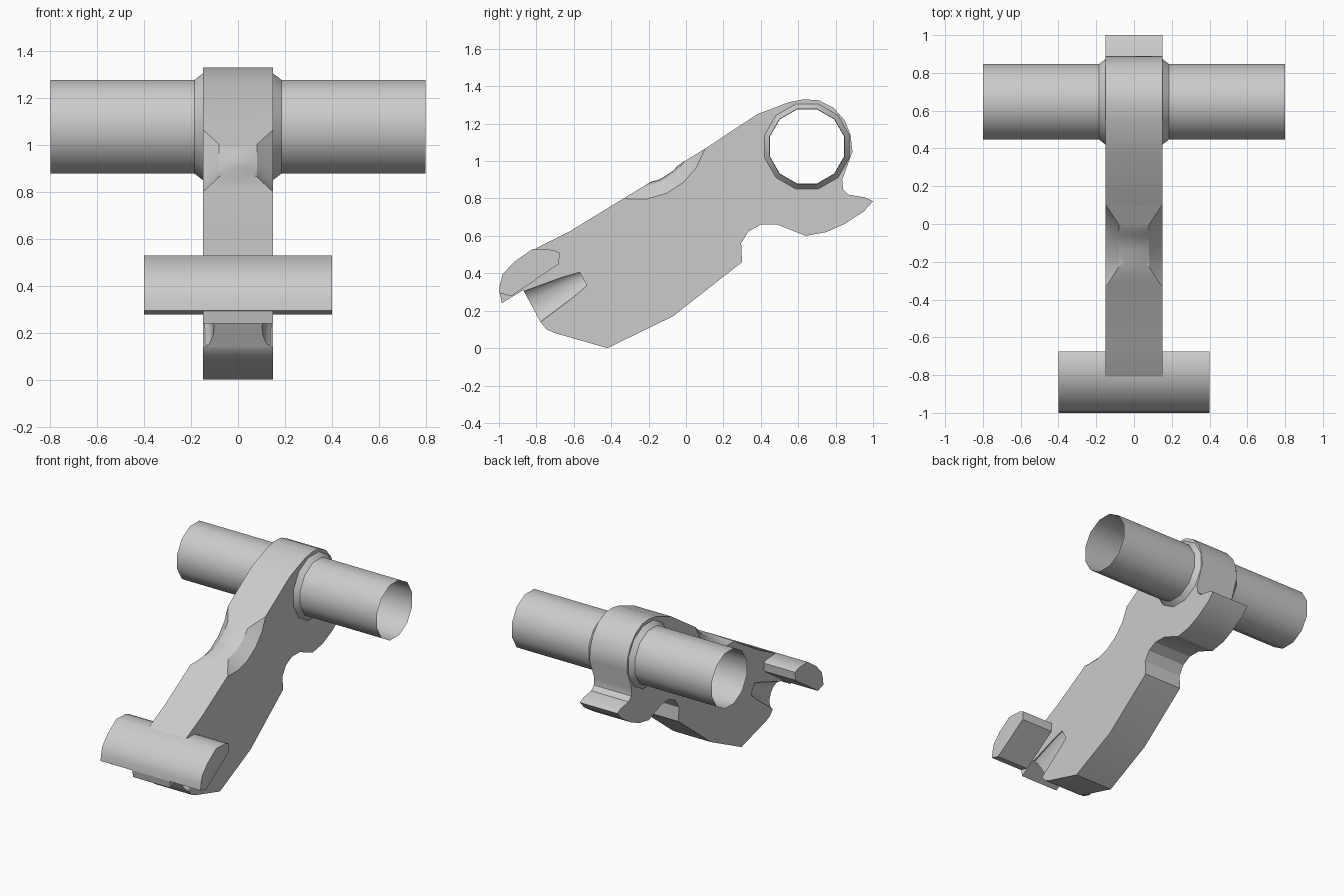
import bpy, bmesh, math
from mathutils import Matrix, Vector

if "Cube" in bpy.data.objects:
    bpy.data.objects.remove(bpy.data.objects["Cube"])


def finish(bm, name):
    bmesh.ops.recalc_face_normals(bm, faces=bm.faces)
    me = bpy.data.meshes.new(name)
    bm.to_mesh(me)
    bm.free()
    ob = bpy.data.objects.new(name, me)
    bpy.context.collection.objects.link(ob)
    return ob


def plate(name, outline, half):
    """Extrude a (y, z) outline along x from -half to half."""
    bm = bmesh.new()
    face = bm.faces.new([bm.verts.new((-half, y, z)) for y, z in outline])
    ext = bmesh.ops.extrude_face_region(bm, geom=[face])
    moved = [v for v in ext["geom"] if isinstance(v, bmesh.types.BMVert)]
    bmesh.ops.translate(bm, verts=moved, vec=(2 * half, 0, 0))
    return finish(bm, name)


def lathe(name, profile, sides, matrix, capped=True, turn=0.0):
    """Revolve (x, radius) pairs about the x axis."""
    bm = bmesh.new()
    angles = [turn + 2 * math.pi * i / sides for i in range(sides)]
    rings = [[bm.verts.new((x, r * math.cos(a), r * math.sin(a))) for a in angles]
             for x, r in profile]
    for a, b in zip(rings, rings[1:]):
        for i in range(sides):
            j = (i + 1) % sides
            bm.faces.new((a[i], a[j], b[j], b[i]))
    if capped:
        bm.faces.new(rings[0])
        bm.faces.new(rings[-1])
    bmesh.ops.transform(bm, matrix=matrix, verts=bm.verts)
    return finish(bm, name)


def select(ob):
    bpy.ops.object.select_all(action='DESELECT')
    ob.select_set(True)
    bpy.context.view_layer.objects.active = ob


def cut(ob, cutter):
    cutter.hide_render = True
    mod = ob.modifiers.new("cut", 'BOOLEAN')
    mod.operation, mod.solver, mod.object = 'DIFFERENCE', 'EXACT', cutter
    select(ob)
    bpy.ops.object.modifier_apply(modifier=mod.name)
    bpy.data.objects.remove(cutter, do_unlink=True)


# Lever body: flat plate with rounded eye, rear spur and front nose
body = plate("lever_body", [
    (-0.82, 0.52), (-0.80, 0.535), (-0.62, 0.625), (0.10, 1.065), (0.38, 1.25),
    (0.55, 1.315), (0.63, 1.33), (0.71, 1.325), (0.79, 1.285), (0.85, 1.215),
    (0.88, 1.14), (0.89, 1.05), (0.835, 0.90), (0.84, 0.85), (0.87, 0.82),
    (0.96, 0.805), (1.0, 0.785), (0.95, 0.73), (0.85, 0.665), (0.75, 0.62),
    (0.64, 0.60), (0.49, 0.66), (0.40, 0.66), (0.335, 0.625), (0.295, 0.56),
    (0.30, 0.46), (-0.07, 0.17), (-0.42, 0.0), (-0.70, 0.08), (-0.745, 0.10),
    (-0.775, 0.135), (-0.87, 0.31), (-0.985, 0.24), (-0.995, 0.295), (-0.93, 0.40),
], 0.15)

# Waisted saddle across the top edge
waist = [(0.0, 0.293), (0.04, 0.296), (0.08, 0.307), (0.15, 0.376), (0.2, 0.44)]
waist = [(-x, r) for x, r in reversed(waist[1:])] + waist
cut(body, lathe("saddle_cutter", waist, 22, Matrix.Translation((0, -0.26, 1.17))))

# Hole through the eye
eye = Matrix.Translation((0, 0.647, 1.078))
turn = math.radians(15)
cut(body, lathe("eye_cutter", [(-0.3, 0.21), (0.3, 0.21)], 12, eye, turn=turn))

# Tapered flutes on both sides of the front
ang = math.radians(28.5)
d = Vector((0, math.cos(ang), math.sin(ang)))
n = Vector((0, -math.sin(ang), math.cos(ang)))
for s in (-1, 1):
    m = Matrix.Translation((s * 0.15, -0.822, 0.222)) @ Matrix(
        (d, Vector((0.5, 0, 0)), n)).transposed().to_4x4()
    cut(body, lathe("flute_cutter", [(-0.03, 0.1), (0.22, 0.062), (0.31, 0.042)], 14, m))

# Cross bar at the front
bar = plate("front_cross_bar", [
    (-1.0, 0.295), (-0.995, 0.34), (-0.98, 0.395), (-0.92, 0.46), (-0.82, 0.53),
    (-0.71, 0.525), (-0.675, 0.51), (-0.68, 0.45), (-0.935, 0.277)], 0.4)

# Open pivot tube with a tapered collar on each side of the eye
side = [(0.15, 0.205), (0.15, 0.235), (0.185, 0.207), (0.8, 0.207)]
profile = [(-x, r) for x, r in reversed(side)] + side
tube = lathe("pivot_tube", profile, 12, eye, capped=False, turn=turn)

for ob, limit in ((body, 28), (bar, 40), (tube, 35)):
    select(ob)
    bpy.ops.object.shade_smooth_by_angle(angle=math.radians(limit))
